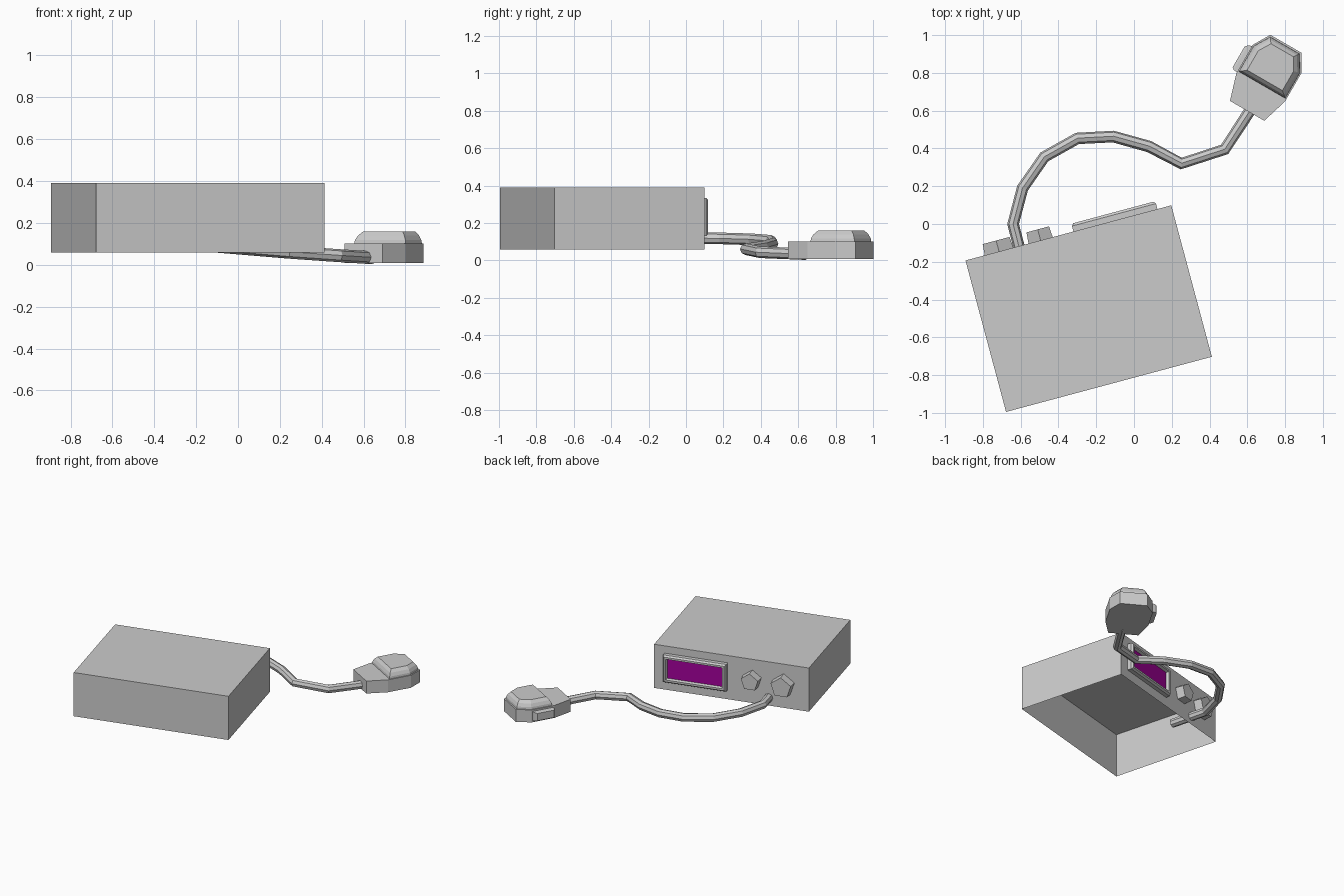
import bpy, math
from mathutils import Matrix, Vector

if "Cube" in bpy.data.objects:
    bpy.data.objects.remove(bpy.data.objects["Cube"])


def mesh_object(name, verts, faces, matrix):
    me = bpy.data.meshes.new(name)
    me.from_pydata([matrix @ Vector(v) for v in verts], [], faces)
    ob = bpy.data.objects.new(name, me)
    bpy.context.collection.objects.link(ob)
    return ob


def loft(name, rings, matrix, start=False, end=True):
    """Skin equal-length rings (counter-clockwise seen from the end)."""
    n = len(rings[0])
    verts = [p for r in rings for p in r]
    faces = [(i * n + j, i * n + (j + 1) % n, (i + 1) * n + (j + 1) % n, (i + 1) * n + j)
             for i in range(len(rings) - 1) for j in range(n)]
    if start:
        faces.append(tuple(reversed(range(n))))
    if end:
        faces.append(tuple(range(len(verts) - n, len(verts))))
    return mesh_object(name, verts, faces, matrix)


# Radio case: open-bottomed shell, turned 15 degrees; control panel on local +y
HX, HY, Z0, Z1 = 0.564, 0.415, 0.06, 0.39
case = Matrix.Translation((-0.24, -0.448, 0)) @ Matrix.Rotation(math.radians(15), 4, 'Z')


def rect(hx, hy, z):
    return [(-hx, -hy, z), (hx, -hy, z), (hx, hy, z), (-hx, hy, z)]


loft("radio_case", [rect(HX, HY, Z0), rect(HX, HY, Z1)], case)


# Display: raised bezel with a recessed coloured screen
def panel_rect(inset, out):
    x0, x1, z0, z1 = 0.028 + inset, 0.488 - inset, 0.13 + inset, 0.335 - inset
    y = HY + out
    return [(x0, y, z0), (x0, y, z1), (x1, y, z1), (x1, y, z0)]


loft("display_bezel", [panel_rect(0, 0), panel_rect(0, 0.03), panel_rect(0.01, 0.043),
                       panel_rect(0.024, 0.043), panel_rect(0.03, 0.022)], case, end=False)
screen = mesh_object("display_screen", panel_rect(0.03, 0.022), [(0, 1, 2, 3)], case)
mat = bpy.data.materials.new("screen_purple")
mat.diffuse_color = (0.36, 0.0, 0.32, 1)
mat.use_nodes = True
mat.node_tree.nodes["Principled BSDF"].inputs["Base Color"].default_value = mat.diffuse_color
screen.data.materials.append(mat)


# Knobs: five-sided, slightly tapered
def pentagon(x, z, r, out):
    return [(x + r * math.sin(a), HY + out, z + r * math.cos(a))
            for a in (math.tau * k / 5 for k in range(5))]


for name, x, z, r in (("large_knob", -0.38, 0.235, 0.083), ("small_knob", -0.152, 0.24, 0.07)):
    loft(name, [pentagon(x, z, r, -0.005), pentagon(x, z, r * 0.93, 0.06)], case)

# Microphone: local +y runs away from the cable
mic = Matrix.Translation((0.715, 0.8, 0)) @ Matrix.Rotation(math.radians(-30), 4, 'Z')


def mirrored(half):
    return half + [(-x, y) for x, y in reversed(half)]


def layer(outline, z, s=1.0, cy=0.045):
    return [(x * s, cy + (y - cy) * s, z) for x, y in outline]


body = mirrored([(0.105, -0.232), (0.149, -0.088), (0.149, 0.085), (0.095, 0.178)])
loft("microphone_body", [layer(body, 0.008), layer(body, 0.102)], mic, start=True)

cap = mirrored([(0.142, -0.074), (0.142, 0.082), (0.09, 0.168)])
loft("microphone_grille", [layer(cap, 0.1), layer(cap, 0.118, 0.98), layer(cap, 0.14, 0.90),
                           layer(cap, 0.16, 0.76)], mic)

# Push-to-talk button on the side of the microphone
loft("talk_button", [[(x, y0, z0), (x, y0, z1), (x, y1, z1), (x, y1, z0)][::-1]
                     for x, y0, y1, z0, z1 in ((-0.145, -0.082, 0.08, 0.022, 0.09),
                                               (-0.17, -0.08, 0.07, 0.024, 0.088),
                                               (-0.182, -0.07, 0.056, 0.028, 0.084))][:], mic)

# Cable: from inside the case to the microphone
path = [(-0.57, -0.27, 0.12), (-0.64, 0.0, 0.12), (-0.59, 0.19, 0.118), (-0.475, 0.355, 0.113),
        (-0.30, 0.453, 0.105), (-0.11, 0.463, 0.09), (0.08, 0.41, 0.074), (0.25, 0.32, 0.06),
        (0.48, 0.395, 0.044), (0.64, 0.64, 0.034)]
cu = bpy.data.curves.new("cable", 'CURVE')
cu.dimensions = '3D'
cu.bevel_depth = 0.031
cu.bevel_resolution = 2
cu.use_fill_caps = True
sp = cu.splines.new('POLY')
sp.points.add(len(path) - 1)
for p, co in zip(sp.points, path):
    p.co = (*co, 1)
sp.use_smooth = False
bpy.context.collection.objects.link(bpy.data.objects.new("cable", cu))
